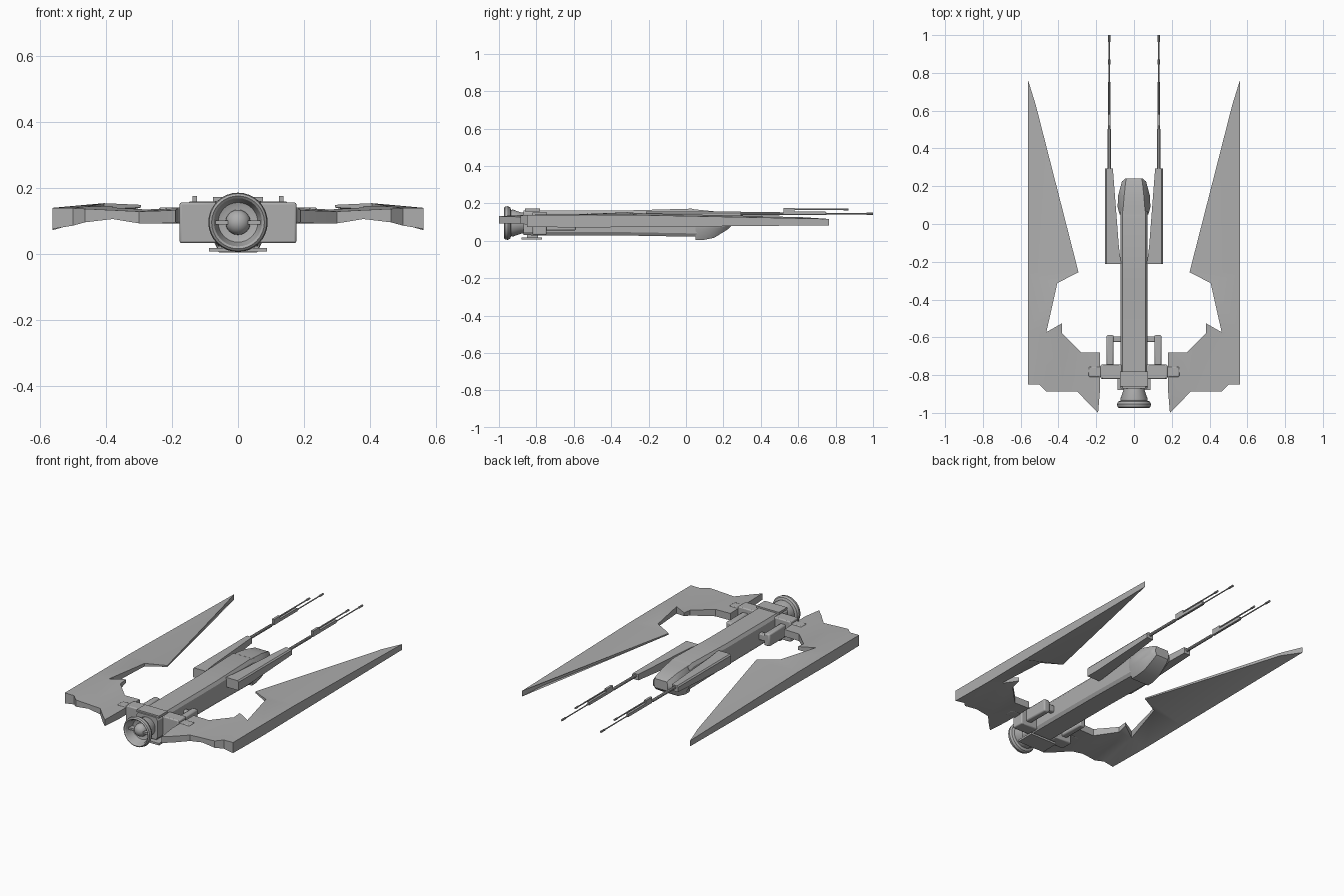
import bpy, bmesh, math
from mathutils import Vector, Matrix

if "Cube" in bpy.data.objects:
    bpy.data.objects.remove(bpy.data.objects["Cube"])

grey = bpy.data.materials.new("hull grey")
grey.diffuse_color = (0.42, 0.42, 0.42, 1)
grey.use_nodes = True
grey.node_tree.nodes["Principled BSDF"].inputs["Base Color"].default_value = grey.diffuse_color


def finish(name, bm, mirror=False, bevel=0):
    bmesh.ops.recalc_face_normals(bm, faces=bm.faces)
    me = bpy.data.meshes.new(name)
    bm.to_mesh(me)
    bm.free()
    ob = bpy.data.objects.new(name, me)
    bpy.context.collection.objects.link(ob)
    me.materials.append(grey)
    if bevel:
        m = ob.modifiers.new("bevel", 'BEVEL')
        m.width, m.segments = bevel, 2
    if mirror:
        ob.modifiers.new("mirror", 'MIRROR').use_mirror_merge = False
    bpy.ops.object.select_all(action='DESELECT')
    ob.select_set(True)
    bpy.context.view_layer.objects.active = ob
    bpy.ops.object.shade_smooth_by_angle(angle=math.radians(32))
    return ob


def box(name, x, y, z, mirror=False, bevel=0):
    bm = bmesh.new()
    bmesh.ops.create_cube(bm, size=1)
    for v in bm.verts:
        v.co = [(a + b) / 2 + c * (b - a) for (a, b), c in zip((x, y, z), v.co)]
    return finish(name, bm, mirror, bevel)


def loft(name, rings, mirror=False):
    bm = bmesh.new()
    rows = [[bm.verts.new(p) for p in r] for r in rings]
    n = len(rows[0])
    for a, b in zip(rows, rows[1:]):
        for i in range(n):
            j = (i + 1) % n
            bm.faces.new((a[i], a[j], b[j], b[i]))
    bm.faces.new(rows[0])
    bm.faces.new(rows[-1])
    return finish(name, bm, mirror)


def octagon(y, w, z0, z1, cx, cz0, cz1):
    # chamfered box section: cx = chamfer inset in x, cz0/cz1 = lower/upper chamfer height
    half = [(w - cx, z0), (w, z0 + cz0), (w, z1 - cz1), (w - cx, z1)]
    return [(x, y, z) for x, z in half] + [(-x, y, z) for x, z in reversed(half)]


def turned(name, profile, x=0, z=0, n=32, mirror=False):
    # rings around an axis parallel to y; profile = (radius, y)
    return loft(name, [[(x + r * math.cos(2 * math.pi * i / n), y,
                         z + r * math.sin(2 * math.pi * i / n)) for i in range(n)]
                       for r, y in profile], mirror)


# Fuselage and cockpit pod
loft("fuselage", [octagon(y, 0.072, a, b, 0.012, 0.018, 0.018)
                  for y, a, b in ((-0.87, 0.03, 0.163), (-0.3, 0.028, 0.163),
                                  (0.03, 0.022, 0.172), (0.07, 0.022, 0.163))])
loft("cockpit", [octagon(0.05, 0.076, 0.004, 0.168, 0.018, 0.06, 0.05),
                 octagon(0.09, 0.087, 0.004, 0.164, 0.03, 0.06, 0.05),
                 octagon(0.15, 0.084, 0.016, 0.158, 0.032, 0.05, 0.05),
                 octagon(0.225, 0.064, 0.062, 0.14, 0.02, 0.02, 0.03),
                 octagon(0.24, 0.046, 0.078, 0.132, 0.006, 0.015, 0.02)])

# Engine nozzle, core and struts
turned("engine_nozzle", [(0.055, -0.85), (0.056, -0.88), (0.072, -0.925), (0.07, -0.935),
                         (0.084, -0.94), (0.09, -0.953), (0.087, -0.968), (0.08, -0.974),
                         (0.073, -0.968), (0.06, -0.92), (0.045, -0.915)], z=0.095)
bm = bmesh.new()
bmesh.ops.create_uvsphere(bm, u_segments=24, v_segments=12, radius=0.038,
                          matrix=Matrix.Translation((0, -0.925, 0.095)))
finish("engine_core", bm)
box("engine_strut", (0.03, 0.068), (-0.95, -0.92), (0.089, 0.101), True)
box("lower_engine_plate", (-0.088, 0.088), (-0.88, -0.77), (0.006, 0.018))
box("lower_plate_mount", (-0.05, 0.05), (-0.85, -0.79), (0.015, 0.035))
box("upper_engine_plate", (-0.075, 0.075), (-0.86, -0.78), (0.158, 0.172))

# Wing mounts and side intakes
box("wing_mount", (0.065, 0.177), (-0.82, -0.745), (0.032, 0.155), True, 0.006)
box("wing_hinge", (0.17, 0.24), (-0.81, -0.755), (0.092, 0.14), True, 0.006)
box("intake_pipe", (0.108, 0.146), (-0.75, -0.588), (0.055, 0.13), True, 0.008)
box("intake_link", (0.065, 0.115), (-0.625, -0.595), (0.075, 0.115), True, 0.006)

# Wings: plan outline points as (x, y, top z, bottom z)
P = dict(
    O0=(.562, .765, .117, .083), O1=(.562, -.26, .138, .074), O2=(.562, -.575, .139, .071),
    O3=(.562, -.85, .139, .075), I0=(.52, .63, .126, .108), I1=(.294, -.255, .148, .14),
    I2=(.406, -.313, .153, .135), I3=(.464, -.573, .142, .1), K1=(.38, -.525, .145, .125),
    K2=(.38, -.58, .14, .108), K3=(.28, -.68, .134, .092), K4=(.18, -.68, .136, .094),
    B0=(.5, -.85, .138, .085), B1=(.464, -.886, .136, .095), M=(.38, -.886, .132, .105),
    B2=(.3, -.886, .128, .092), B3=(.236, -.955, .13, .092), B4=(.19, -1., .132, .094),
    B5=(.18, -.88, .138, .094))
cells = ("O0 I0 I1 O1", "I1 I2 O1", "I2 I3 O2 O1", "I3 B0 O3 O2", "I3 B1 B0", "I3 K1 K2",
         "I3 K2 M B1", "K2 K3 B2 M", "K3 K4 B5 B2", "B5 B4 B3 B2")
bm = bmesh.new()
top = {k: bm.verts.new((x, y, t)) for k, (x, y, t, b) in P.items()}
bot = {k: bm.verts.new((x, y, b)) for k, (x, y, t, b) in P.items()}
count = {}
for c in cells:
    ks = c.split()
    bm.faces.new([top[k] for k in ks])
    bm.faces.new([bot[k] for k in ks])
    for e in zip(ks, ks[1:] + ks[:1]):
        count.setdefault(frozenset(e), []).append(e)
for es in count.values():
    if len(es) == 1:  # outline edges get side walls
        a, b = es[0]
        bm.faces.new((top[a], top[b], bot[b], bot[a]))
finish("wing", bm, True)

# Guns: tapered housing, sleeve, long lower barrel and short upper barrel
loft("gun_housing", [[(a, y, z0), (0.153, y, z0), (0.153, y, 0.15), (0.146, y, 0.158), (a, y, 0.158)]
                     for a, y, z0 in ((0.068, -0.213, 0.1), (0.08, -0.12, 0.1), (0.112, 0.295, 0.122))],
     True)
turned("gun_barrel", [(0.009, 0.28), (0.009, 0.5), (0.006, 0.51), (0.006, 0.75), (0.0035, 0.76),
                      (0.0035, 0.96), (0.006, 0.965), (0.006, 1.0)], 0.131, 0.145, 10, True)
box("gun_block", (0.124, 0.138), (0.52, 0.745), (0.14, 0.158), True)
box("upper_barrel_mount", (0.124, 0.138), (0.52, 0.58), (0.155, 0.175), True)
turned("upper_barrel", [(0.004, 0.57), (0.004, 0.84), (0.006, 0.845), (0.006, 0.87)],
       0.131, 0.168, 10, True)
